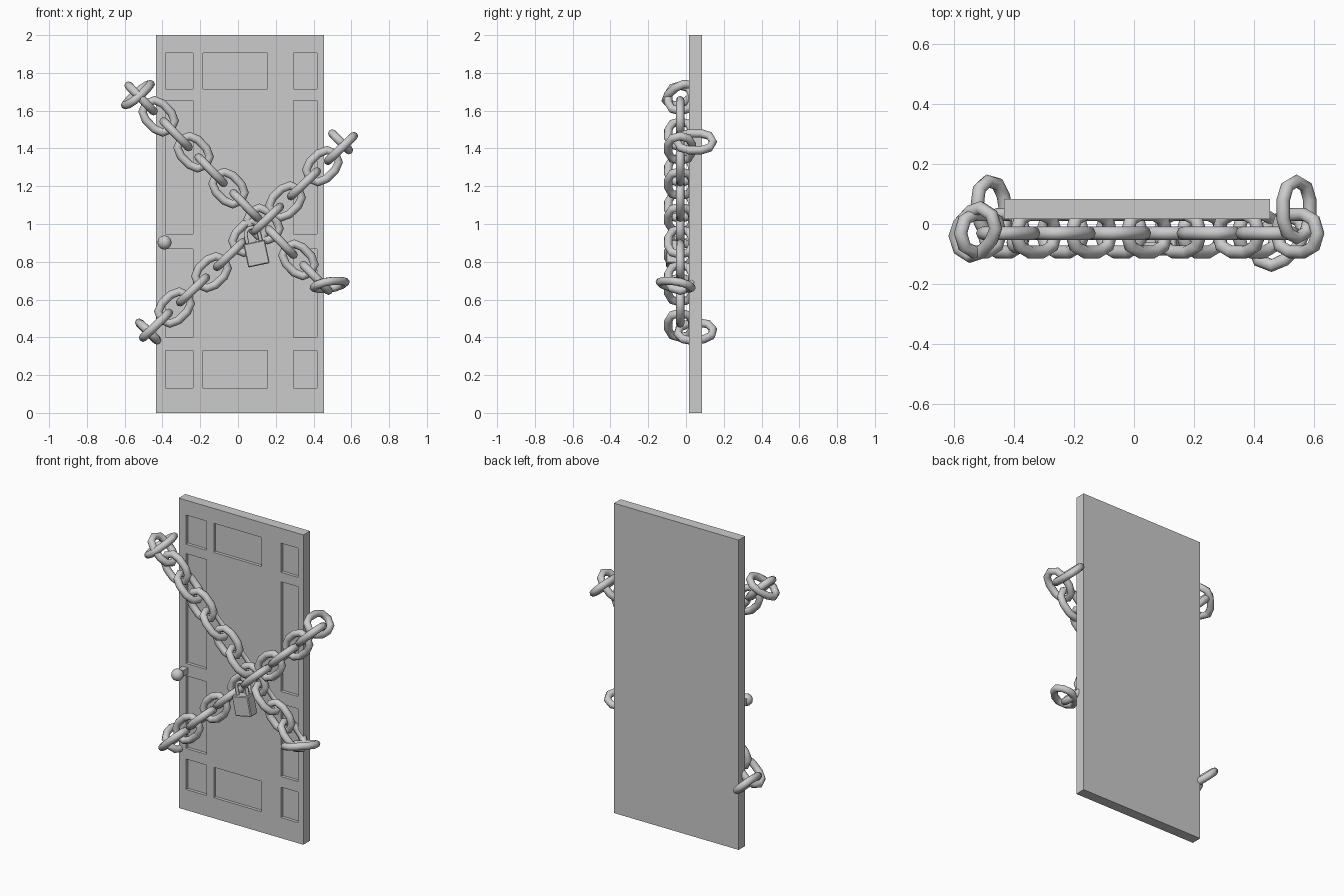
import bpy, bmesh
from math import pi, cos, sin, radians
from mathutils import Vector, Matrix

if "Cube" in bpy.data.objects:
    bpy.data.objects.remove(bpy.data.objects["Cube"])

ROD, LENGTH, WIDTH = 0.0225, 0.235, 0.17   # link rod radius, outer length, outer width


def make_object(name, bm, smooth=None):
    bmesh.ops.recalc_face_normals(bm, faces=bm.faces)
    mesh = bpy.data.meshes.new(name)
    bm.to_mesh(mesh)
    bm.free()
    ob = bpy.data.objects.new(name, mesh)
    bpy.context.collection.objects.link(ob)
    if smooth:
        bpy.ops.object.select_all(action='DESELECT')
        ob.select_set(True)
        bpy.context.view_layer.objects.active = ob
        bpy.ops.object.shade_smooth_by_angle(angle=radians(smooth))
    return ob


def add_box(bm, lo, hi):
    lo, hi = Vector(lo), Vector(hi)
    m = Matrix.Translation((lo + hi) / 2) @ Matrix.Diagonal((*(hi - lo), 1))
    return bmesh.ops.create_cube(bm, size=1, matrix=m)


def sweep(bm, path, normal, radius, closed, sides=8):
    # tube along a planar path
    rings, n = [], len(path)
    for i, p in enumerate(path):
        a = path[i - 1] if closed or i else p
        b = path[(i + 1) % n] if closed or i < n - 1 else p
        side = (b - a).normalized().cross(normal)
        rings.append([bm.verts.new(p + radius * (cos(t) * side + sin(t) * normal))
                      for t in (2 * pi * k / sides for k in range(sides))])
    for i in range(n if closed else n - 1):
        r, s = rings[i], rings[(i + 1) % n]
        for k in range(sides):
            j = (k + 1) % sides
            bm.faces.new((r[k], r[j], s[j], s[k]))
    if not closed:
        bm.faces.new(rings[0])
        bm.faces.new(rings[-1])


def add_link(bm, centre, along, normal):
    u = Vector(along).normalized()
    n = Vector(normal)
    n = (n - n.dot(u) * u).normalized()
    v = n.cross(u)
    c, r, half = Vector(centre), WIDTH / 2 - ROD, (LENGTH - WIDTH) / 2
    path = []
    for sign in (1, -1):
        for k in range(5):
            t = -pi / 2 + pi * k / 4
            path.append(c + sign * (u * (half + r * cos(t)) + v * r * sin(t)))
    sweep(bm, path, n, ROD, True)


def chain(name, first, last, count, ends):
    # links alternate between edge-on and face-on, with loose links at the ends
    bm = bmesh.new()
    a, b = Vector(first), Vector(last)
    d = (b - a).normalized()
    face = Vector((0, 1, 0))
    for i in range(count):
        add_link(bm, a.lerp(b, i / (count - 1)), d, face if i % 2 else d.cross(face))
    for centre, along, normal in ends:
        add_link(bm, centre, along, normal)
    return make_object(name, bm, 50)


# door slab with recessed panels
bm = bmesh.new()
add_box(bm, (-0.435, 0.017, 0), (0.455, 0.084, 2))
door = make_object("door", bm)

left, middle, right = (-0.384, -0.238), (-0.185, 0.156), (0.294, 0.418)
rows = [((1.716, 1.904), (left, middle, right)), ((0.947, 1.655), (left, right)),
        ((0.398, 0.867), (left, right)), ((0.133, 0.329), (left, middle, right))]
bm = bmesh.new()
for (z0, z1), columns in rows:
    for x0, x1 in columns:
        add_box(bm, (x0, -0.02, z0), (x1, 0.037, z1))
cutter = make_object("panel_cutter", bm)
cutter.hide_render = True
mod = door.modifiers.new("panels", 'BOOLEAN')
mod.operation, mod.solver, mod.object = 'DIFFERENCE', 'EXACT', cutter
bpy.context.view_layer.objects.active = door
bpy.ops.object.modifier_apply(modifier=mod.name)
bpy.data.objects.remove(cutter)

# door knob: ball on a square stem
bm = bmesh.new()
bmesh.ops.create_uvsphere(bm, u_segments=16, v_segments=10, radius=0.037,
                          matrix=Matrix.Translation((-0.389, -0.062, 0.902)))
make_object("door_knob", bm, 50)
bm = bmesh.new()
add_box(bm, (-0.409, -0.05, 0.882), (-0.369, 0.02, 0.922))
make_object("knob_stem", bm)

# crossed chains
Y = -0.031
chain("falling_chain", (-0.513, Y, 1.665), (0.413, Y, 0.715), 11,
      [((-0.53, -0.027, 1.685), (0.55, 0.6, 0.55), (0.7, 0.25, -0.7)),
       ((0.485, -0.055, 0.678), (0.7, 0.7, 0), (-0.2, 0.3, 1))])
chain("rising_chain", (-0.434, Y, 0.464), (0.545, Y, 1.4), 11,
      [((-0.475, 0.05, 0.43), (-0.15, 1, 0.12), (1, 0, 1)),
       ((0.543, 0.048, 1.435), (0, 1, 0), (1, 0, 1))])

# padlock body and shackle, hanging tilted at the crossing
tilt = Matrix.Translation((0.098, -0.072, 0.843)) @ Matrix.Rotation(radians(-12), 4, 'Y')
bm = bmesh.new()
add_box(bm, (-0.058, -0.034, -0.063), (0.058, 0.034, 0.063))
bmesh.ops.bevel(bm, geom=bm.edges[:], offset=0.005, segments=1, affect='EDGES')
bm.transform(tilt)
make_object("padlock_body", bm)

bm = bmesh.new()
arc = [Vector((0.036 * cos(pi * k / 8), 0, 0.105 + 0.036 * sin(pi * k / 8))) for k in range(9)]
sweep(bm, [Vector((0.036, 0, 0.05))] + arc + [Vector((-0.036, 0, 0.05))],
      Vector((0, 1, 0)), 0.01, False)
bm.transform(tilt)
make_object("padlock_shackle", bm, 50)
